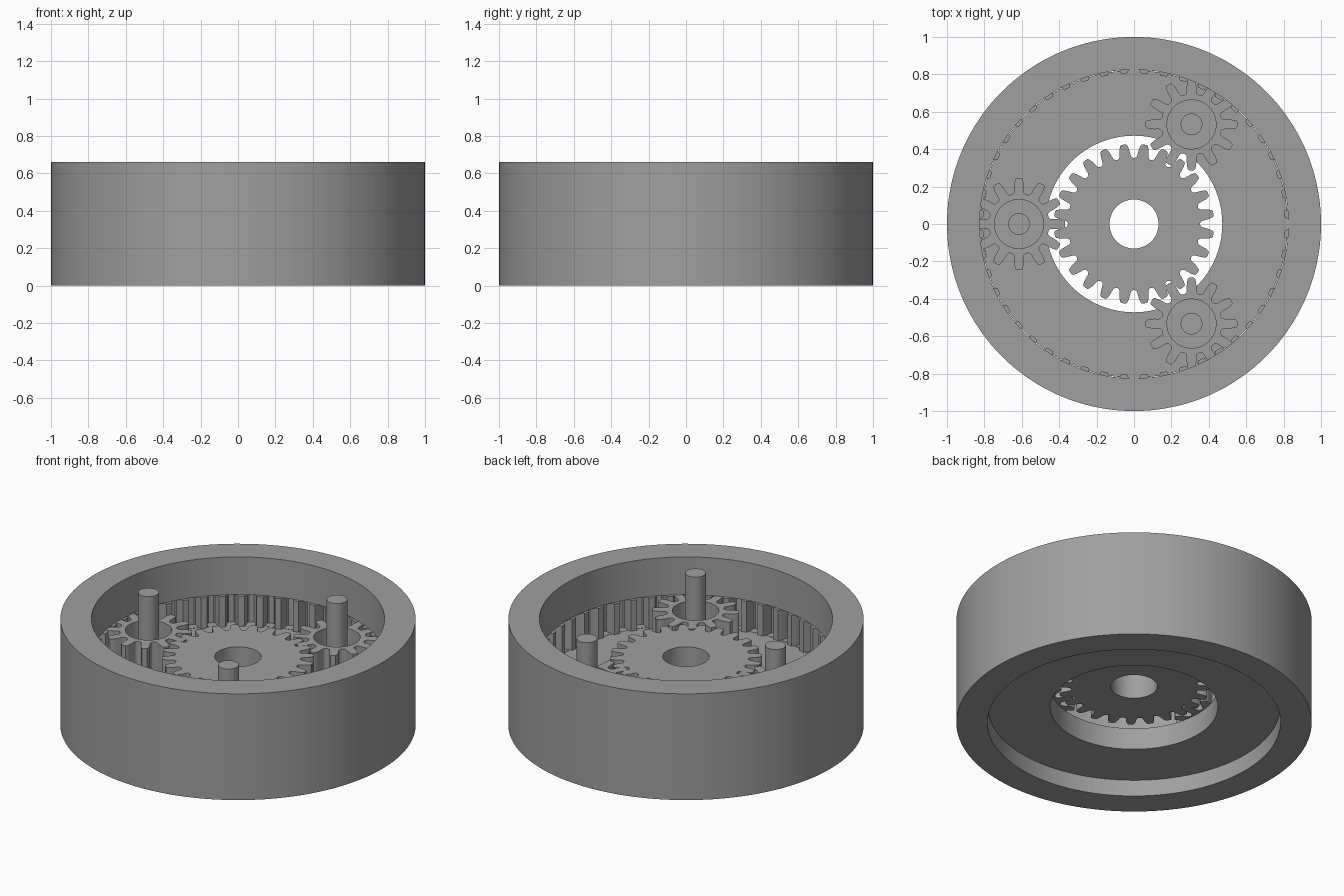
import bpy, bmesh, math

if "Cube" in bpy.data.objects:
    bpy.data.objects.remove(bpy.data.objects["Cube"])

H, Z0, Z1 = 0.66, 0.235, 0.425     # total height, gear bottom, gear top
ORBIT = 0.615                      # distance of planet centres from the axis

grey = bpy.data.materials.new("plain grey")
grey.diffuse_color = (0.35, 0.35, 0.35, 1)
grey.use_nodes = True
grey.node_tree.nodes["Principled BSDF"].inputs["Base Color"].default_value = grey.diffuse_color


def finish(obj, name):
    obj.name = name
    obj.data.materials.append(grey)
    bpy.ops.object.select_all(action='DESELECT')
    obj.select_set(True)
    bpy.context.view_layer.objects.active = obj
    bpy.ops.object.shade_smooth_by_angle(angle=math.radians(30))
    return obj


def swept_ring(name, loops, loc=(0, 0, 0)):
    """Join loops of (radius, angle) at given heights into a closed ring."""
    bm = bmesh.new()
    rows = [[bm.verts.new((r * math.cos(a), r * math.sin(a), z)) for r, a in pts]
            for pts, z in loops]
    n = len(rows[0])
    for k, row in enumerate(rows):
        nxt = rows[(k + 1) % len(rows)]
        for i in range(n):
            j = (i + 1) % n
            bm.faces.new((row[i], row[j], nxt[j], nxt[i]))
    bmesh.ops.remove_doubles(bm, verts=bm.verts, dist=1e-5)
    bmesh.ops.recalc_face_normals(bm, faces=bm.faces)
    me = bpy.data.meshes.new(name)
    bm.to_mesh(me)
    bm.free()
    obj = bpy.data.objects.new(name, me)
    bpy.context.collection.objects.link(obj)
    obj.location = loc
    return finish(obj, name)


def teeth(count, half, phase):
    """Mirror half a tooth, (radius, pitch fraction) from tip out, and repeat it."""
    one = [(r, -f) for r, f in reversed(half)] + half
    return [(r, (i + phase + f) * math.tau / count) for i in range(count) for r, f in one]


def circle(radius, pts):
    return [(radius, a) for _, a in pts]


def gear(name, profile, bore, loc=(0, 0, 0)):
    hole = circle(bore, profile)
    swept_ring(name, [(profile, Z0), (profile, Z1), (hole, Z1), (hole, Z0)], loc)


# Outer ring with internal teeth between two plain lips
LIP = 0.825
inner = teeth(48, [(0.807, 0.17), (LIP, 0.235), (0.845, 0.27), (0.868, 0.31), (0.873, 0.37)], 0.5)
lip, rim = circle(LIP, inner), circle(1.0, inner)
swept_ring("ring_gear", [(rim, 0), (rim, H), (lip, H), (lip, Z1),
                         (inner, Z1), (inner, Z0), (lip, Z0), (lip, 0)])

# Sun gear
sun = teeth(24, [(0.428, 0.12), (0.422, 0.17), (0.405, 0.235), (0.385, 0.28),
                 (0.365, 0.32), (0.357, 0.38), (0.354, 0.44)], 0.5)
gear("sun_gear", sun, 0.131)

# Carrier plate
plate = [(1, i * math.tau / 128) for i in range(128)]
outer, hole = circle(0.822, plate), circle(0.472, plate)
swept_ring("carrier_plate", [(outer, 0.10), (outer, Z0), (hole, Z0), (hole, 0.10)])

# Planet gears and the carrier pins inside them
planet = teeth(12, [(0.246, 0.11), (0.240, 0.16), (0.222, 0.21), (0.200, 0.25),
                    (0.180, 0.27), (0.168, 0.32), (0.163, 0.40)], 0)
for k, deg in enumerate((60, 180, 300)):
    x, y = ORBIT * math.cos(math.radians(deg)), ORBIT * math.sin(math.radians(deg))
    gear(f"planet_gear_{k + 1}", planet, 0.131, (x, y, 0))
    bpy.ops.mesh.primitive_cylinder_add(vertices=48, radius=0.058, depth=H - Z0,
                                        location=(x, y, (H + Z0) / 2))
    finish(bpy.context.object, f"carrier_pin_{k + 1}")
